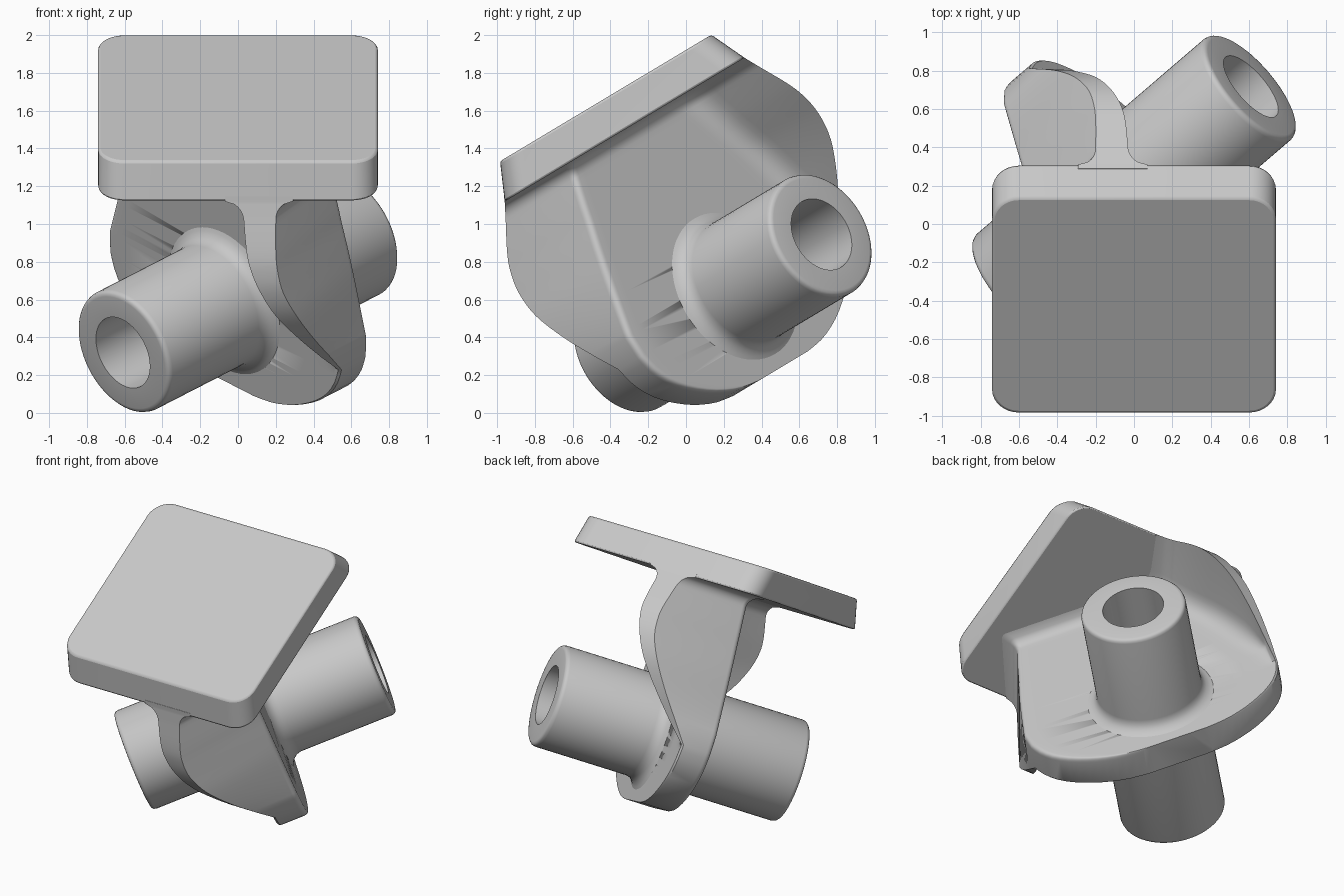
import bpy, bmesh, math
from mathutils import Matrix, Vector

old = bpy.data.objects.get("Cube")
if old:
    bpy.data.objects.remove(old, do_unlink=True)

# Single grey material
grey = bpy.data.materials.new("light_grey")
grey.use_nodes = True
grey.diffuse_color = (0.58, 0.58, 0.58, 1)
grey.node_tree.nodes["Principled BSDF"].inputs["Base Color"].default_value = (0.58, 0.58, 0.58, 1)

# Tilted frame of the plate: x across, d up the slope, n out of the plate
tilt = math.radians(30.9)
frame = Matrix.Translation((0, -0.425, 1.667)) @ Matrix.Rotation(tilt, 4, 'X')
R2 = math.sqrt(2)
HALF = 0.105      # half thickness of the web
AXIS_W = -1.206   # depth of the hub axis below the plate top


def loft(name, rings, loop=False, angle=35):
    """Skin a list of closed rings; cap the ends or join them in a loop."""
    bm = bmesh.new()
    vs = [[bm.verts.new(p) for p in ring] for ring in rings]
    n = len(vs[0])
    pairs = list(zip(vs, vs[1:])) + ([(vs[-1], vs[0])] if loop else [])
    for a, b in pairs:
        for i in range(n):
            j = (i + 1) % n
            bm.faces.new((a[i], a[j], b[j], b[i]))
    if not loop:
        bm.faces.new(vs[0])
        bm.faces.new(vs[-1])
    bmesh.ops.recalc_face_normals(bm, faces=bm.faces)
    me = bpy.data.meshes.new(name)
    bm.to_mesh(me)
    bm.free()
    ob = bpy.data.objects.new(name, me)
    bpy.context.collection.objects.link(ob)
    ob.matrix_world = frame
    me.materials.append(grey)
    bpy.ops.object.select_all(action='DESELECT')
    ob.select_set(True)
    bpy.context.view_layer.objects.active = ob
    bpy.ops.object.shade_smooth_by_angle(angle=math.radians(angle))
    return ob


# Plate: rounded square whose front and back sides slope inwards to the top
def plate_ring(w, inset, half=0.74, r=0.14, steps=8):
    pts = []
    for k, (sx, sy) in enumerate([(1, 1), (-1, 1), (-1, -1), (1, -1)]):
        for i in range(steps + 1):
            a = math.pi / 2 * (k + i / steps)
            x = sx * (half - r) + r * math.cos(a)
            d = sy * (half - r) + r * math.sin(a)
            pts.append((x, d - sy * inset, w))
    return pts


plate = loft("plate", [plate_ring(-0.195, 0), plate_ring(0, 0.088)])
bev = plate.modifiers.new("edge_round", 'BEVEL')
bev.width = 0.012
bev.segments = 2
bev.limit_method = 'ANGLE'
bev.angle_limit = math.radians(40)


# Web: diagonal slab with a flange at each end, turned opposite ways
def uv_to_xd(u, v):
    return Vector(((u + v) / R2, (v - u) / R2))


def rounded(prev, corner, nxt, r, steps=6):
    a = corner + (prev - corner).normalized() * min(r, 0.45 * (prev - corner).length)
    b = corner + (nxt - corner).normalized() * min(r, 0.45 * (nxt - corner).length)
    ts = [i / steps for i in range(steps + 1)]
    return [a * (1 - t) ** 2 + corner * 2 * t * (1 - t) + b * t * t for t in ts]


def web_ring(w, inner, tip_in, tip_out, outer, flare=0):
    low, high = uv_to_xd(0, -HALF - flare), uv_to_xd(0, HALF + flare)
    half = rounded(low, inner, tip_in, 0.13)
    half += [tip_in, tip_out]
    half += rounded(tip_out, outer, high, 0.035)
    # Extra points keep the broad faces flat
    half = [half[0].lerp(low, 0.1)] + half + [half[-1].lerp(high, 0.08)]
    return [(p.x, p.y, w) for p in half + [-p for p in half]]


def flange_row(w, d, x_out, x_in, u_out, u_in, flare=0):
    return web_ring(w, uv_to_xd(u_in - flare, -HALF - flare),
                    Vector((x_in - flare, -d)), Vector((x_out + flare, -d)),
                    uv_to_xd(u_out + flare, HALF + flare), flare)


def slab_row(w, u):
    return web_ring(w, uv_to_xd(u - 0.05, -HALF), uv_to_xd(u - 0.012, -HALF),
                    uv_to_xd(u, -HALF + 0.012), uv_to_xd(u, HALF))


def smooth_rows(rows, steps=4):
    """Pass a smooth curve through the rows."""
    out = []
    for i in range(len(rows) - 1):
        quad = (rows[max(i - 1, 0)], rows[i], rows[i + 1], rows[min(i + 2, len(rows) - 1)])
        for k in range(steps):
            t = k / steps
            out.append([b + 0.5 * t * (c - a + t * (2 * a - 5 * b + 4 * c - d
                                                    + t * (3 * (b - c) + d - a)))
                        for a, b, c, d in zip(*quad)])
    return out + [rows[-1]]


rings = [flange_row(-0.17, 0.73, 0.20, 0.02, 0.58, 0.45, 0.09)]
# Concave round under the plate
for i in range(6):
    t = i / 6
    flare = 0.09 * (1 - math.sin(math.acos(1 - t)))
    rings.append(flange_row(-0.195 - 0.085 * t, 0.74 + 0.045 * t, 0.20, 0.02 + 0.01 * t,
                            0.585 + 0.025 * t, 0.45 + 0.03 * t, flare))
# Flange fading into the slab
for row in smooth_rows([(-0.28, 0.785, 0.20, 0.03, 0.61, 0.48),
                        (-0.43, 0.866, 0.20, 0.045, 0.66, 0.55),
                        (-0.53, 0.905, 0.21, 0.07, 0.69, 0.60),
                        (-0.65, 0.925, 0.24, 0.12, 0.73, 0.66),
                        (-0.80, 0.91, 0.31, 0.20, 0.775, 0.72),
                        (-0.98, 0.84, 0.40, 0.32, 0.825, 0.78),
                        (-1.15, 0.75, 0.49, 0.44, 0.872, 0.835)]):
    rings.append(flange_row(*row))
# Rounded foot of the slab
for row in smooth_rows([(-1.27, 0.868), (-1.36, 0.84), (-1.45, 0.785), (-1.53, 0.70),
                        (-1.60, 0.59), (-1.65, 0.48), (-1.685, 0.36), (-1.70, 0.23)], 2):
    rings.append(slab_row(*row))
web = loft("web", rings)


# Hub: hollow tube across the web with a concave round at each side
def turned(v, r, steps=64):
    pts = []
    for i in range(steps):
        a = 2 * math.pi * i / steps
        p = uv_to_xd(r * math.cos(a), v)
        pts.append((p.x, p.y, AXIS_W + r * math.sin(a)))
    return pts


side = [(0.10, 0.43), (0.112, 0.40), (0.13, 0.374), (0.155, 0.355), (0.19, 0.347),
        (0.835, 0.347), (0.85, 0.342), (0.859, 0.333), (0.862, 0.318), (0.862, 0.202)]
profile = [(-v, r) for v, r in reversed(side)] + side
loft("hub", [turned(v, r) for v, r in profile], loop=True)

# Bore through the web, hidden inside the hub wall
cutter = loft("bore_cutter", [turned(-0.5, 0.28), turned(0.5, 0.28)])
cutter.hide_render = True
cut = web.modifiers.new("bore", 'BOOLEAN')
cut.operation = 'DIFFERENCE'
cut.object = cutter
cut.solver = 'EXACT'
bpy.context.view_layer.objects.active = web
bpy.ops.object.modifier_apply(modifier=cut.name)
bpy.data.objects.remove(cutter, do_unlink=True)
